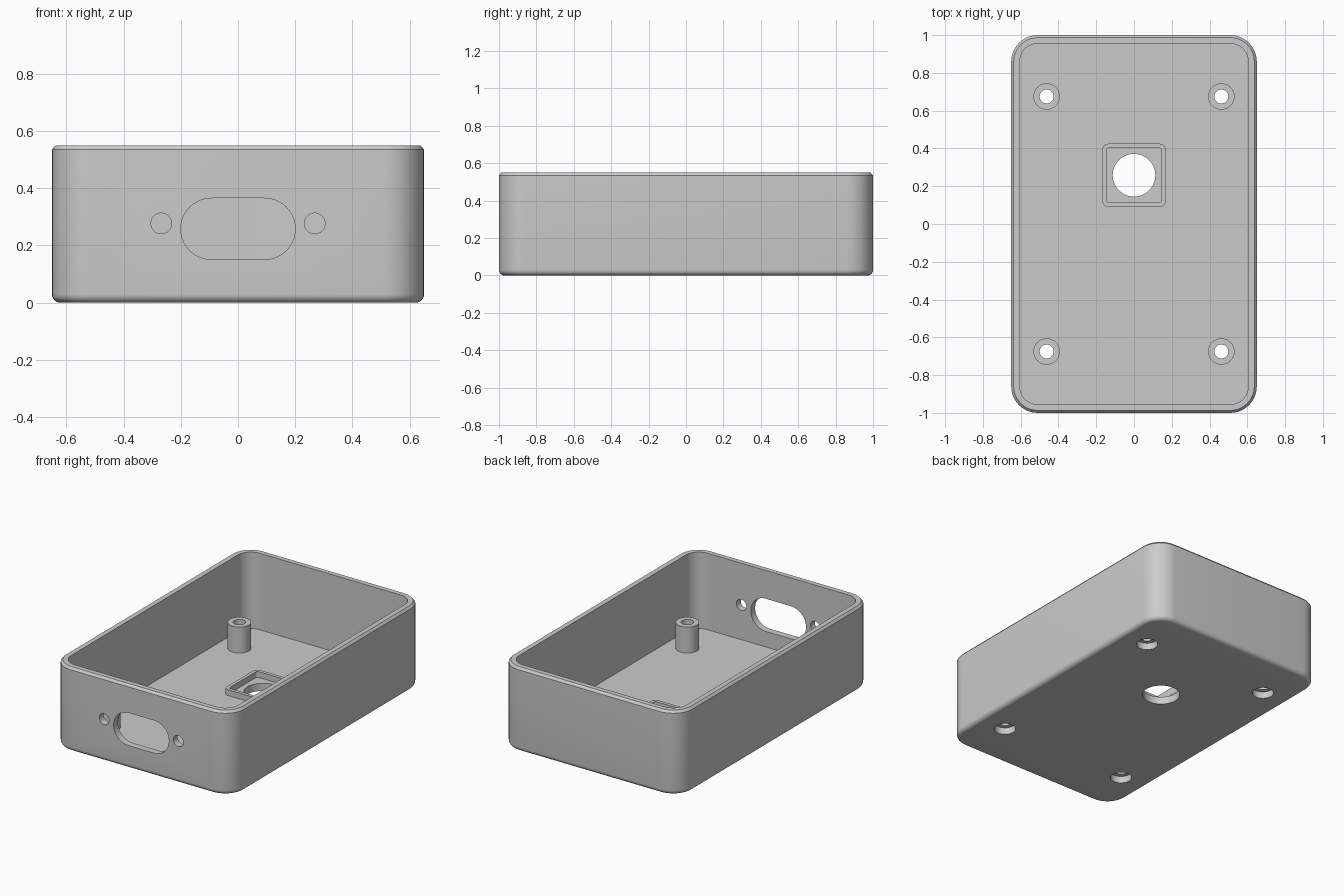
import bpy, bmesh, math

if "Cube" in bpy.data.objects:
    bpy.data.objects.remove(bpy.data.objects["Cube"], do_unlink=True)

grey = bpy.data.materials.new("light_grey_plastic")
grey.use_nodes = True
COLOR = (0.6, 0.6, 0.6, 1)
grey.diffuse_color = COLOR
grey.node_tree.nodes["Principled BSDF"].inputs["Base Color"].default_value = COLOR

SEG = 10  # segments per rounded corner


def outline(hx, hy, r):
    """Rounded rectangle; a circle when hx = hy = r, a slot when hy = r."""
    points = []
    for i, (sx, sy) in enumerate([(1, 1), (-1, 1), (-1, -1), (1, -1)]):
        for k in range(SEG + 1):
            a = (i + k / SEG) * math.pi / 2
            points.append((sx * (hx - r) + r * math.cos(a),
                           sy * (hy - r) + r * math.sin(a)))
    return points


def loft(name, rings, location=(0, 0, 0), rotation=(0, 0, 0), tube=False):
    """Skin rings of (half x, half y, corner radius, z); cap them or close a tube."""
    bm = bmesh.new()
    loops = [[bm.verts.new((x, y, z)) for x, y in outline(hx, hy, r)]
             for hx, hy, r, z in rings]
    pairs = list(zip(loops, loops[1:]))
    if tube:
        pairs.append((loops[-1], loops[0]))
    else:
        bm.faces.new(loops[0][::-1])
        bm.faces.new(loops[-1])
    for a, b in pairs:
        n = len(a)
        for i in range(n):
            j = (i + 1) % n
            bm.faces.new((a[i], a[j], b[j], b[i]))
    bmesh.ops.remove_doubles(bm, verts=bm.verts[:], dist=1e-5)
    bmesh.ops.recalc_face_normals(bm, faces=bm.faces[:])
    mesh = bpy.data.meshes.new(name)
    bm.to_mesh(mesh)
    bm.free()
    mesh.materials.append(grey)
    obj = bpy.data.objects.new(name, mesh)
    obj.location, obj.rotation_euler = location, rotation
    bpy.context.collection.objects.link(obj)
    return obj


def smooth(obj):
    bpy.ops.object.select_all(action='DESELECT')
    obj.select_set(True)
    bpy.context.view_layer.objects.active = obj
    bpy.ops.object.shade_smooth_by_angle(angle=math.radians(30))


# Case dimensions
HX, HY, CORNER, HEIGHT = 0.65, 1.0, 0.14, 0.55
WALL, FLOOR, FILLET, CHAMFER = 0.045, 0.05, 0.03, 0.013


def inset(d, z):
    return (HX - d, HY - d, CORNER - d, z)


# Open tray: filleted base, chamfered rim, inner wall and floor
profile = []
for k in range(7):
    a = k / 6 * math.pi / 2
    profile.append(inset(FILLET * (1 - math.sin(a)), FILLET * (1 - math.cos(a))))
profile += [inset(0, HEIGHT - 0.015), inset(CHAMFER, HEIGHT),
            inset(WALL, HEIGHT), inset(WALL, FLOOR)]
case = loft("case", profile)

POSTS = [(x, y) for x in (-0.4625, 0.4625) for y in (-0.675, 0.675)]
SENSOR_Y = 0.258
cutters = []


def cut(hx, hy, r, z0, z1, location, rotation=(0, 0, 0)):
    cutters.append(loft("cutter", [(hx, hy, r, z0), (hx, hy, r, z1)],
                        location, rotation))


# Screw recesses under the posts and the round opening in the floor
for x, y in POSTS:
    cut(0.065, 0.065, 0.065, -0.1, 0.1, (x, y, 0))
cut(0.113, 0.113, 0.113, -0.1, 0.1, (0, SENSOR_Y, 0))

# Connector slot and its two screw holes in the front wall
upright = (math.pi / 2, 0, 0)
cut(0.2, 0.107, 0.107, 0.85, 1.1, (0, 0, 0.258), upright)
for x in (-0.268, 0.268):
    cut(0.036, 0.036, 0.036, 0.85, 1.1, (x, 0, 0.277), upright)

for c in cutters:
    c.hide_render = True
    mod = case.modifiers.new("opening", 'BOOLEAN')
    mod.operation, mod.solver, mod.object = 'DIFFERENCE', 'EXACT', c

# Bake the openings, then drop the cutters
bpy.context.view_layer.update()
baked = bpy.data.meshes.new_from_object(
    case.evaluated_get(bpy.context.evaluated_depsgraph_get()))
case.modifiers.clear()
case.data = baked
for c in cutters:
    bpy.data.objects.remove(c, do_unlink=True)
smooth(case)

# Hollow mounting posts
for i, (x, y) in enumerate(POSTS):
    rings = [(r, r, r, z) for r, z in
             ((0.07, 0.045), (0.07, 0.22), (0.037, 0.22), (0.037, 0.045))]
    smooth(loft(f"mounting_post_{i + 1}", rings, (x, y, 0), tube=True))

# Raised square frame around the floor opening
frame = [(0.167, 0.167, 0.03, 0.045), (0.167, 0.167, 0.03, 0.088),
         (0.145, 0.145, 0.015, 0.088), (0.145, 0.145, 0.015, 0.045)]
smooth(loft("floor_frame", frame, (0, SENSOR_Y, 0), tube=True))
